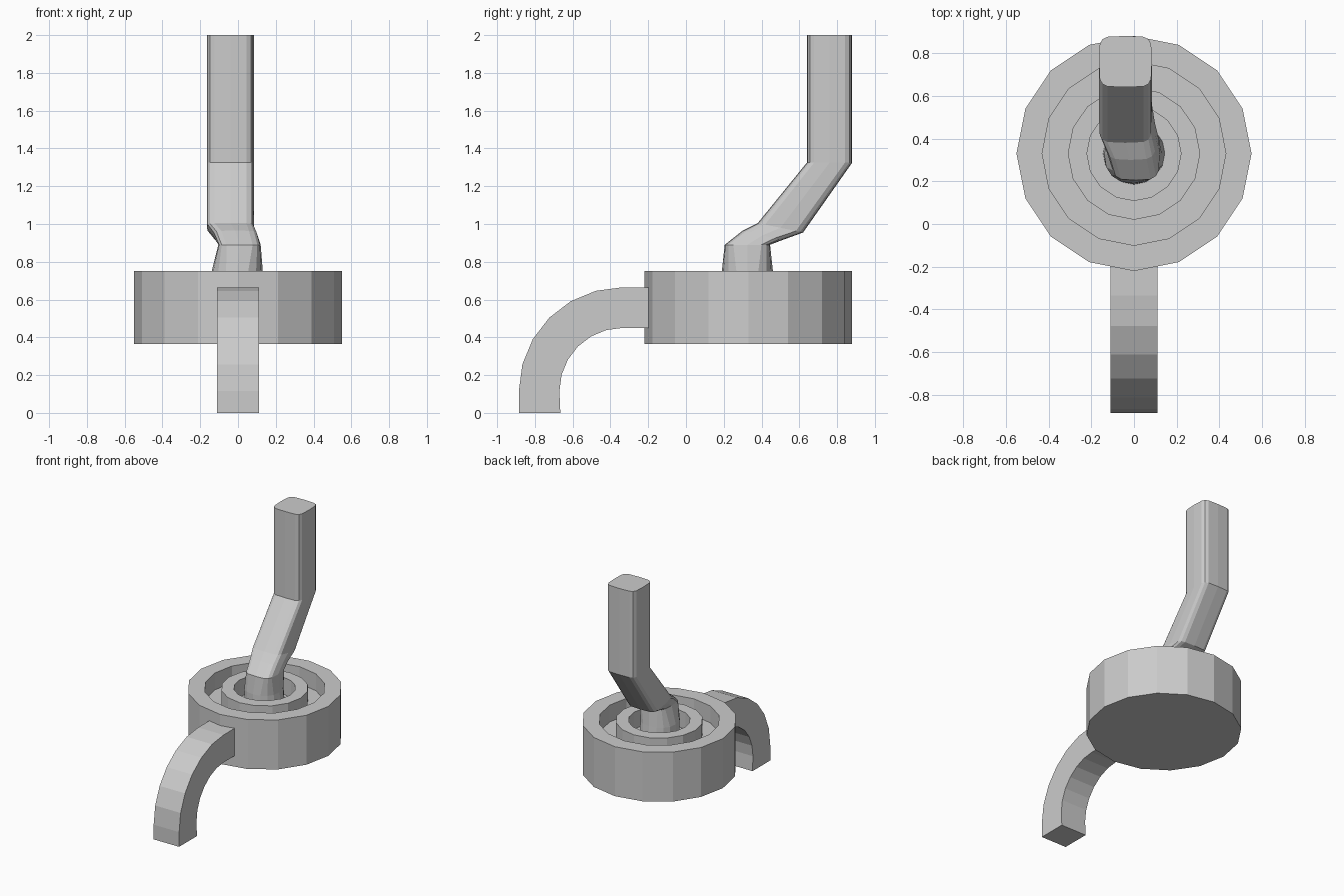
import bpy, bmesh, math

if "Cube" in bpy.data.objects:
    bpy.data.objects.remove(bpy.data.objects["Cube"])

grey = bpy.data.materials.new("plain_grey")
grey.diffuse_color = (0.6, 0.6, 0.6, 1)
grey.use_nodes = True
grey.node_tree.nodes["Principled BSDF"].inputs["Base Color"].default_value = grey.diffuse_color


def make_object(name, rings, close_loft=False):
    """Skin a list of equally sized vertex rings and cap both ends."""
    bm = bmesh.new()
    loops = [[bm.verts.new(p) for p in ring] for ring in rings]
    n = len(loops[0])
    for a, b in zip(loops, loops[1:]):
        for i in range(n):
            j = (i + 1) % n
            bm.faces.new((a[i], a[j], b[j], b[i]))
    bm.faces.new(loops[0][::-1])
    bm.faces.new(loops[-1])
    bmesh.ops.recalc_face_normals(bm, faces=bm.faces)
    mesh = bpy.data.meshes.new(name)
    bm.to_mesh(mesh)
    bm.free()
    mesh.materials.append(grey)
    ob = bpy.data.objects.new(name, mesh)
    bpy.context.collection.objects.link(ob)
    return ob


def section(cx, hx, y0, y1, z0, z1, power):
    """Rounded-square ring of 16 points, tilted from z0 (front) to z1 (back)."""
    pts = []
    for i in range(16):
        a = math.tau * i / 16
        c, s = math.cos(a), math.sin(a)
        u = math.copysign(abs(c) ** (2 / power), c)
        v = math.copysign(abs(s) ** (2 / power), s)
        t = (v + 1) / 2
        pts.append((cx + hx * u, y0 + (y1 - y0) * t, z0 + (z1 - z0) * t))
    return pts


# Round body with a ring groove and a centre recess
TOP, FLOOR, BASE, CY = 0.752, 0.62, 0.365, 0.33
profile = [(0.55, BASE), (0.55, TOP), (0.43, TOP), (0.43, FLOOR),
           (0.31, FLOOR), (0.31, TOP), (0.22, TOP), (0.22, FLOOR)]
make_object("round_body", [
    [(r * math.cos(math.tau * i / 16), CY + r * math.sin(math.tau * i / 16), z)
     for i in range(16)] for r, z in profile])

# Bent upright tube, round at the foot and squarish above
make_object("bent_tube", [
    section(0.0, 0.145, 0.185, 0.475, 0.61, 0.61, 2),
    section(-0.004, 0.135, 0.19, 0.46, 0.752, 0.752, 2.3),
    section(0.008, 0.112, 0.205, 0.445, 0.89, 0.89, 4),
    section(-0.015, 0.118, 0.30, 0.51, 0.965, 0.915, 4),
    section(-0.04, 0.124, 0.38, 0.62, 1.005, 0.955, 5),
    section(-0.04, 0.124, 0.64, 0.88, 1.325, 1.325, 5),
    section(-0.04, 0.124, 0.64, 0.88, 2.0, 2.0, 5)])

# Curved square spout arm reaching forward and down to the ground
HALF, AY, AZ, R_OUT, R_IN = 0.11, -0.335, 0.115, 0.55, 0.335
path = [((-0.19, AZ + R_OUT), (-0.19, AZ + R_IN))]
for k in range(7):
    a = math.radians(15 * k)
    s, c = math.sin(a), math.cos(a)
    path.append(((AY - R_OUT * s, AZ + R_OUT * c), (AY - R_IN * s, AZ + R_IN * c)))
path.append(((AY - R_OUT, 0.0), (AY - R_IN + 0.005, 0.0)))
make_object("curved_arm", [
    [(-HALF, *o), (HALF, *o), (HALF, *i), (-HALF, *i)] for o, i in path])
